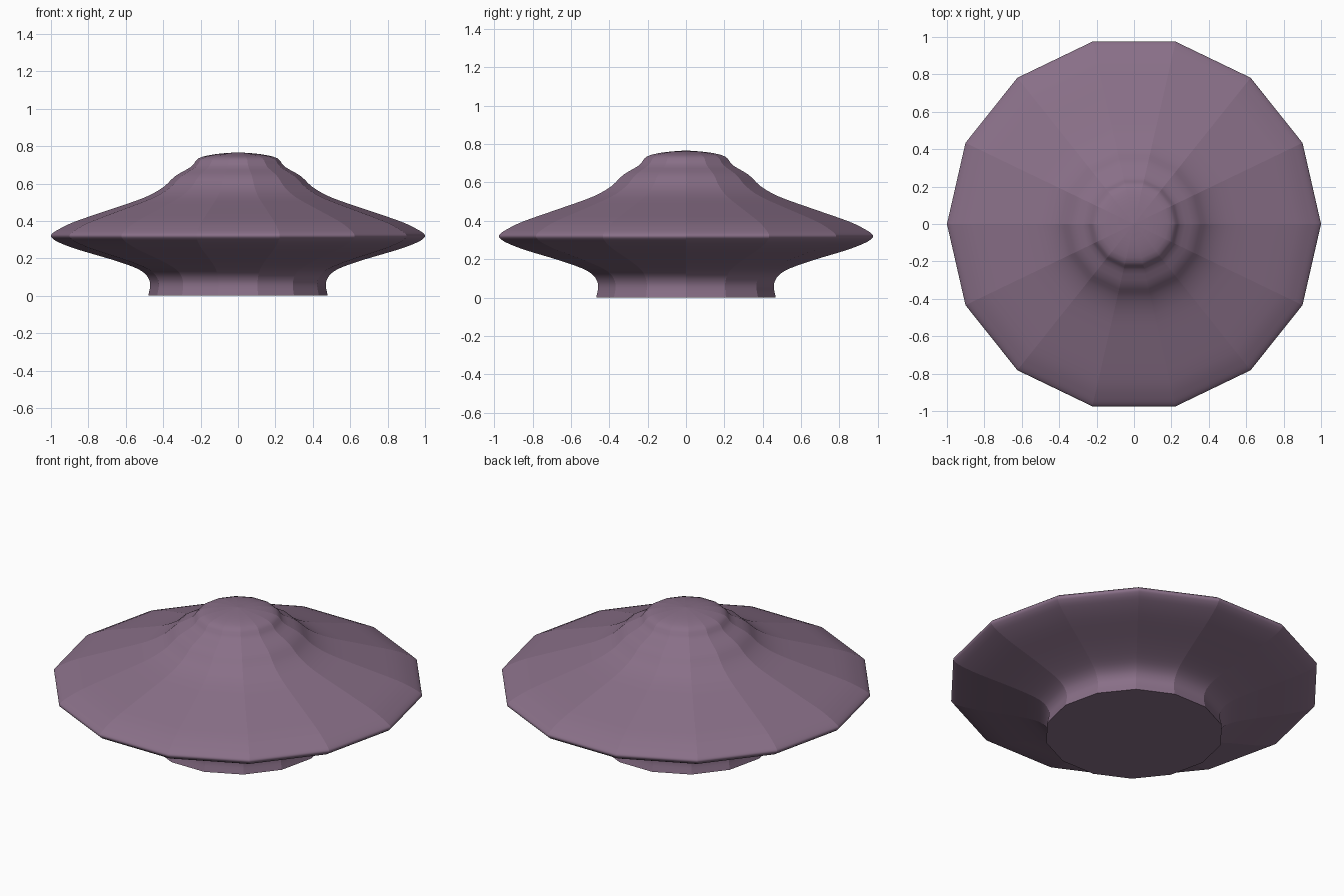
import bpy, bmesh, math
from mathutils import Vector

if "Cube" in bpy.data.objects:
    bpy.data.objects.remove(bpy.data.objects["Cube"])

SIDES = 14
# Half profile (radius, height) from base to crown
PROFILE = [(0.48, 0.0), (0.47, 0.05), (0.475, 0.085), (0.50, 0.12), (0.555, 0.152),
           (0.68, 0.195), (0.86, 0.248), (0.955, 0.284), (0.99, 0.305), (1.0, 0.32),
           (0.99, 0.335), (0.955, 0.357), (0.87, 0.397), (0.68, 0.462), (0.50, 0.525),
           (0.40, 0.58), (0.335, 0.64), (0.25, 0.69), (0.21, 0.735), (0.12, 0.757),
           (0.0, 0.767)]


def smooth_path(pts, steps=3):
    """Catmull-Rom curve through the profile points."""
    p = [Vector(q) for q in pts]
    p = [2 * p[0] - p[1]] + p + [2 * p[-1] - p[-2]]
    out = []
    for a, b, c, d in zip(p, p[1:], p[2:], p[3:]):
        for i in range(steps):
            t = i / steps
            out.append(0.5 * (2 * b + (c - a) * t + (2 * a - 5 * b + 4 * c - d) * t * t
                              + (3 * b - a - 3 * c + d) * t ** 3))
    return out


mat = bpy.data.materials.new("dusty purple")
mat.diffuse_color = (0.25, 0.16, 0.245, 1)
mat.use_nodes = True
mat.node_tree.nodes["Principled BSDF"].inputs["Base Color"].default_value = mat.diffuse_color

bm = bmesh.new()
# Rings of the fourteen-sided body
rings = []
for r, z in smooth_path(PROFILE):
    rings.append([bm.verts.new((r * math.cos(math.tau * k / SIDES),
                                r * math.sin(math.tau * k / SIDES), z))
                  for k in range(SIDES)])
apex = bm.verts.new((0, 0, PROFILE[-1][1]))

# Walls, crown and flat base
for k in range(SIDES):
    n = (k + 1) % SIDES
    for lo, hi in zip(rings, rings[1:]):
        bm.faces.new((lo[k], lo[n], hi[n], hi[k])).smooth = True
    bm.faces.new((rings[-1][k], rings[-1][n], apex)).smooth = True
bm.faces.new(rings[0][::-1])

# Crisp vertical ridges and base rim, soft along the profile
for e in bm.edges:
    a, b = e.verts
    ridge = abs(a.co.z - b.co.z) > 1e-6 or apex in e.verts
    if ridge or max(a.co.z, b.co.z) < 1e-6:
        e.smooth = False

mesh = bpy.data.meshes.new("saucer_body")
bm.to_mesh(mesh)
bm.free()
mesh.materials.append(mat)
body = bpy.data.objects.new("saucer_body", mesh)
bpy.context.collection.objects.link(body)
